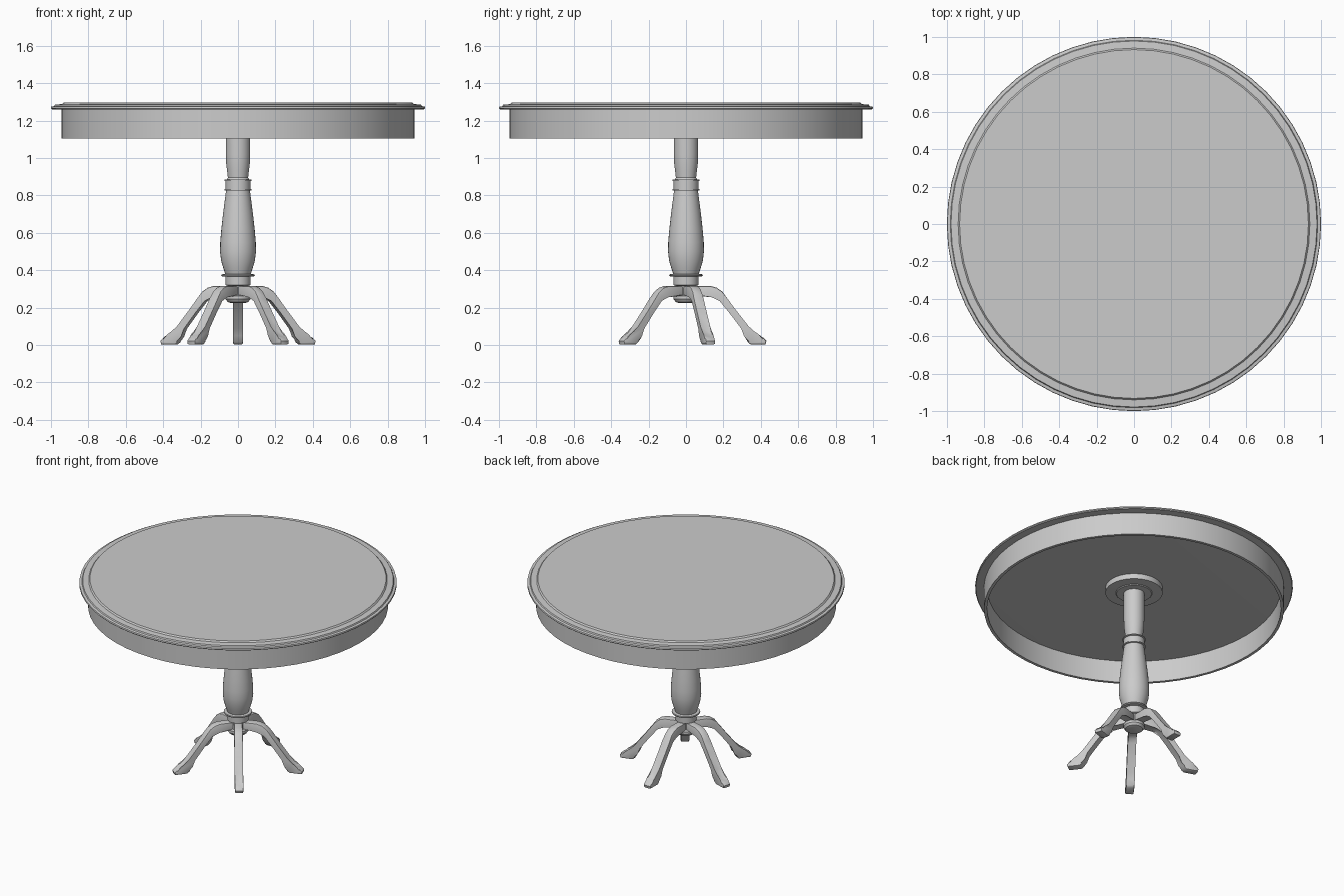
import bpy, bmesh, math

if "Cube" in bpy.data.objects:
    bpy.data.objects.remove(bpy.data.objects["Cube"])


def finish(name, bm, angle=35):
    bmesh.ops.recalc_face_normals(bm, faces=bm.faces)
    me = bpy.data.meshes.new(name)
    bm.to_mesh(me)
    bm.free()
    ob = bpy.data.objects.new(name, me)
    bpy.context.collection.objects.link(ob)
    bpy.ops.object.select_all(action='DESELECT')
    ob.select_set(True)
    bpy.context.view_layer.objects.active = ob
    bpy.ops.object.shade_smooth_by_angle(angle=math.radians(angle))
    return ob


def lathe(name, profile, sides, closed=False):
    """Revolve (radius, z) points; open profiles get capped ends."""
    bm = bmesh.new()
    rings = []
    for r, z in profile:
        rings.append([bm.verts.new((r * math.cos(2 * math.pi * i / sides),
                                    r * math.sin(2 * math.pi * i / sides), z))
                      for i in range(sides)])
    pairs = list(zip(rings, rings[1:]))
    if closed:
        pairs.append((rings[-1], rings[0]))
    else:
        bm.faces.new(rings[0])
        bm.faces.new(rings[-1])
    for a, b in pairs:
        for i in range(sides):
            j = (i + 1) % sides
            bm.faces.new((a[i], a[j], b[j], b[i]))
    return finish(name, bm)


# Stepped round top
lathe("table_top", [(0.94, 1.258), (0.995, 1.26), (1.0, 1.265), (0.998, 1.274),
                    (0.982, 1.277), (0.978, 1.285), (0.94, 1.288), (0.932, 1.297)], 56)

# Thin hollow apron under the top
lathe("apron", [(0.944, 1.105), (0.944, 1.26), (0.925, 1.26), (0.925, 1.105)], 56, closed=True)

# Mounting plate between column and top
lathe("mounting_plate", [(0.11, 1.215), (0.115, 1.22), (0.18, 1.222), (0.18, 1.26)], 32)

# Turned column with rings, waist and belly
lathe("column", [
    (0.04, 0.225), (0.055, 0.23), (0.066, 0.245), (0.066, 0.262), (0.05, 0.266), (0.05, 0.315),
    (0.066, 0.32), (0.067, 0.366), (0.088, 0.368), (0.09, 0.373), (0.088, 0.378),
    (0.068, 0.38), (0.078, 0.41), (0.09, 0.45), (0.096, 0.5), (0.095, 0.55), (0.089, 0.62),
    (0.08, 0.7), (0.071, 0.77), (0.064, 0.825), (0.073, 0.827), (0.073, 0.833),
    (0.066, 0.835), (0.066, 0.876), (0.073, 0.878), (0.073, 0.884), (0.06, 0.886),
    (0.054, 0.895), (0.058, 0.93), (0.063, 0.97), (0.065, 1.02), (0.065, 1.22)], 32)

# Five curved legs: side outline in (radius, z), extruded and bevelled
outline = [(0.03, 0.315), (0.13, 0.316), (0.165, 0.306), (0.195, 0.285), (0.22, 0.25),
           (0.27, 0.183), (0.335, 0.1), (0.36, 0.067), (0.385, 0.05), (0.415, 0.038), (0.43, 0.022),
           (0.425, 0.004), (0.345, 0.003), (0.33, 0.015), (0.318, 0.05), (0.295, 0.088), (0.23, 0.174),
           (0.18, 0.235), (0.16, 0.254), (0.135, 0.264), (0.03, 0.262)]
W = 0.027
for k in range(5):
    a = math.radians(90 + 72 * k)
    bm = bmesh.new()
    sides = [[bm.verts.new((r * math.cos(a) - w * math.sin(a),
                            r * math.sin(a) + w * math.cos(a), z)) for r, z in outline]
             for w in (-W, W)]
    caps = [bm.faces.new(s) for s in sides]
    n = len(outline)
    for i in range(n):
        j = (i + 1) % n
        bm.faces.new((sides[0][i], sides[0][j], sides[1][j], sides[1][i]))
    rims = list({e for f in caps for e in f.edges})
    bmesh.ops.bevel(bm, geom=rims, offset=0.008, segments=2, profile=0.5, affect='EDGES')
    finish(f"leg_{k + 1}", bm, 40)
